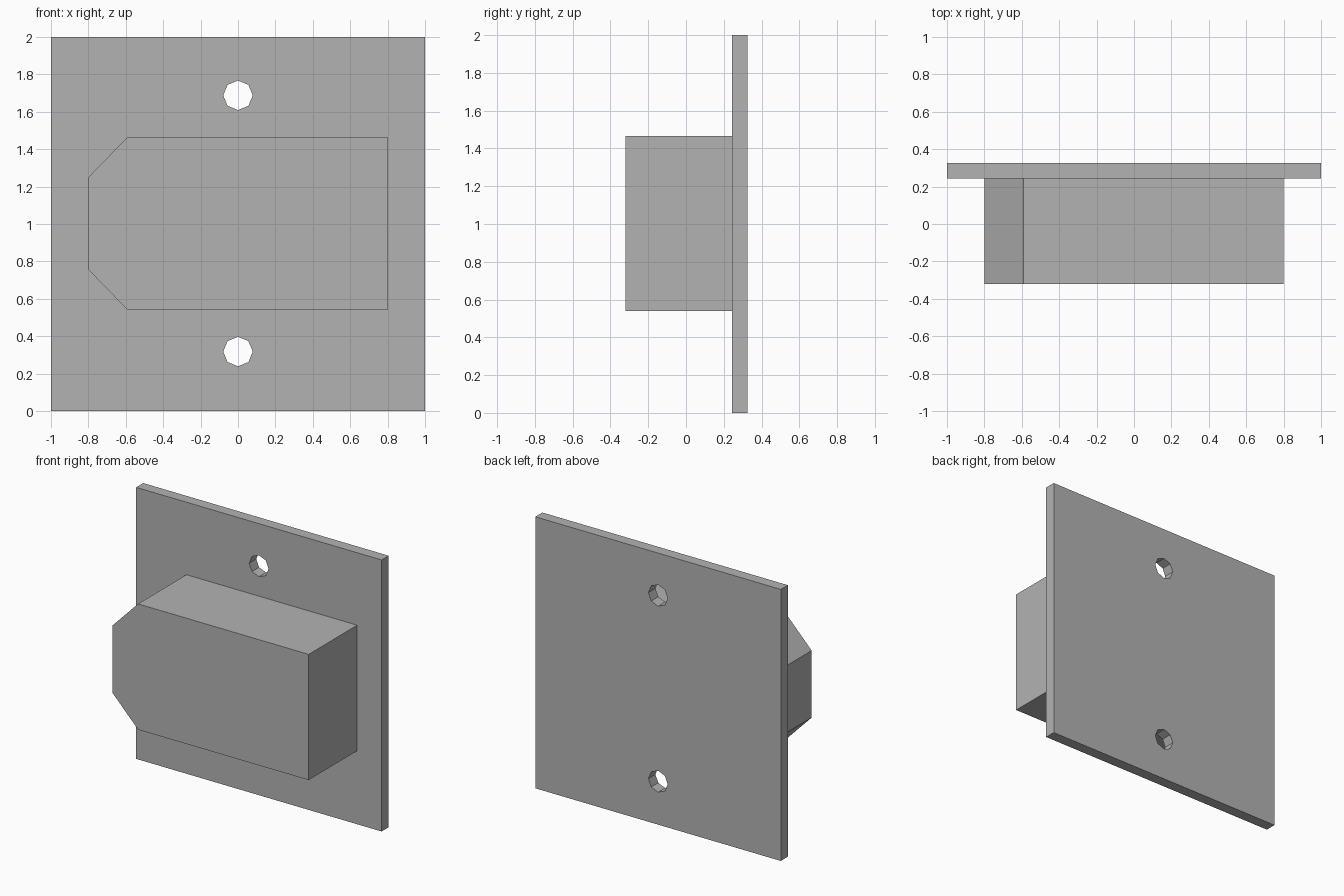
import bpy
import bmesh
from math import cos, sin, tau

default = bpy.data.objects.get("Cube")
if default:
    bpy.data.objects.remove(default, do_unlink=True)

grey = bpy.data.materials.new("plain grey")
grey.use_nodes = True
colour = (0.45, 0.45, 0.45, 1)
grey.diffuse_color = colour
grey.node_tree.nodes["Principled BSDF"].inputs["Base Color"].default_value = colour


def prism(name, outline, front, back):
    """Extrude an (x, z) outline along y, from front to back."""
    bm = bmesh.new()
    face = bm.faces.new([bm.verts.new((x, front, z)) for x, z in outline])
    side = bmesh.ops.extrude_face_region(bm, geom=[face], use_keep_orig=True)
    moved = [v for v in side["geom"] if isinstance(v, bmesh.types.BMVert)]
    bmesh.ops.translate(bm, verts=moved, vec=(0, back - front, 0))
    bmesh.ops.recalc_face_normals(bm, faces=bm.faces)
    mesh = bpy.data.meshes.new(name)
    bm.to_mesh(mesh)
    bm.free()
    mesh.materials.append(grey)
    obj = bpy.data.objects.new(name, mesh)
    bpy.context.collection.objects.link(obj)
    return obj


FRONT, SEAM, BACK = -0.32, 0.243, 0.325
MIDDLE = 1.003
HOLE_OFFSET, HOLE_RADIUS, HOLE_SIDES = 0.685, 0.079, 8

# Square mounting plate
plate = prism("mounting_plate", [(-1, 0), (1, 0), (1, 2), (-1, 2)], SEAM, BACK)

# Octagonal screw holes above and below the housing
for label, sign in (("upper", 1), ("lower", -1)):
    ring = [(HOLE_RADIUS * cos(tau * i / HOLE_SIDES),
             MIDDLE + sign * HOLE_OFFSET + HOLE_RADIUS * sin(tau * i / HOLE_SIDES))
            for i in range(HOLE_SIDES)]
    cutter = prism(label + "_hole_cutter", ring, SEAM - 0.1, BACK + 0.1)
    cutter.hide_render = True
    cutter.hide_set(True)
    cut = plate.modifiers.new(label + "_hole", "BOOLEAN")
    cut.operation = "DIFFERENCE"
    cut.solver = "EXACT"
    cut.object = cutter

# Housing with two chamfered corners on its right side
upper = [(0.8, 0.463), (-0.59, 0.463), (-0.8, 0.247)]
lower = [(x, -z) for x, z in reversed(upper)]
prism("housing", [(x, MIDDLE + z) for x, z in upper + lower], FRONT, SEAM)
